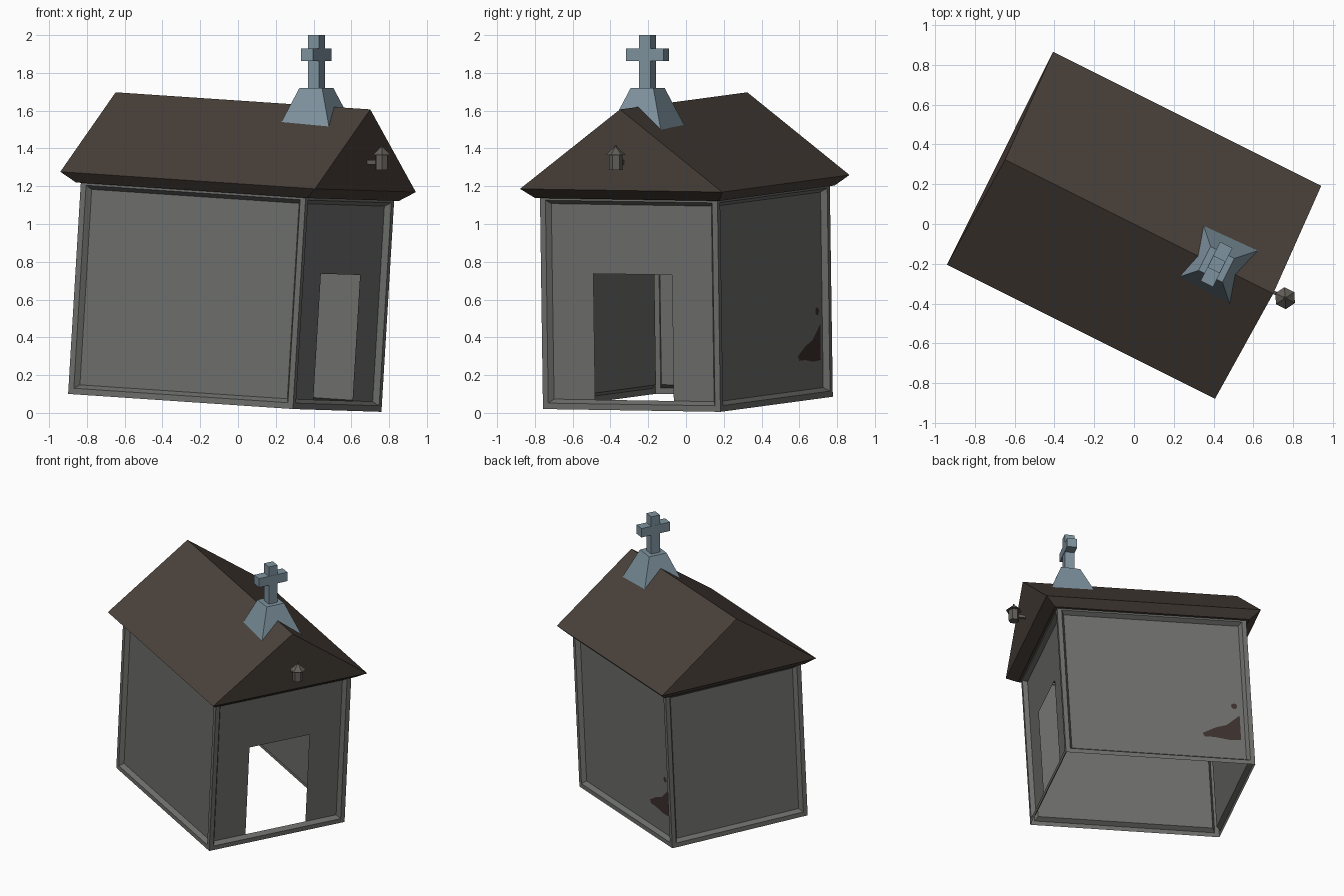
import bpy, bmesh, math
from mathutils import Matrix, Vector

if "Cube" in bpy.data.objects:
    bpy.data.objects.remove(bpy.data.objects["Cube"])

# leaning chapel frame: u along the ridge, v across, w up
u = Vector((1.19, -0.595, -0.08)).normalized()
w = u.cross(Vector((0.47, 0.94, -0.015))).normalized()
v = w.cross(u)
LEAN = Matrix.Translation((-0.07, 0.01, 0.053)) @ Matrix((u, v, w)).transposed().to_4x4()
YAW = math.atan2(u.y, u.x)


def material(name, rgb):
    m = bpy.data.materials.new(name)
    m.diffuse_color = (*rgb, 1)
    m.use_nodes = True
    m.node_tree.nodes["Principled BSDF"].inputs["Base Color"].default_value = m.diffuse_color
    return m


STONE = material("grey stone", (0.155, 0.16, 0.15))
ROOF = material("dark brown roof", (0.068, 0.052, 0.042))
METAL = material("blue grey metal", (0.21, 0.29, 0.345))
LAMP = material("dull iron", (0.12, 0.11, 0.095))
STAIN = material("dark stain", (0.045, 0.03, 0.026))


def finish(name, bm, mat, matrix):
    me = bpy.data.meshes.new(name)
    bm.to_mesh(me)
    bm.free()
    me.materials.append(mat)
    ob = bpy.data.objects.new(name, me)
    ob.matrix_world = matrix
    bpy.context.collection.objects.link(ob)
    return ob


def box(name, mat, matrix, center, size):
    bm = bmesh.new()
    bmesh.ops.create_cube(bm, size=1, matrix=Matrix.Translation(center) @ Matrix.Diagonal((*size, 1)))
    return finish(name, bm, mat, matrix)


def cone(name, mat, matrix, z0, z1, r0, r1, sides):
    bm = bmesh.new()
    bmesh.ops.create_cone(bm, cap_ends=True, segments=sides, radius1=r0, radius2=r1, depth=z1 - z0,
                          matrix=Matrix.Translation((0, 0, (z0 + z1) / 2)) @ Matrix.Rotation(math.pi / sides, 4, 'Z'))
    return finish(name, bm, mat, matrix)


# walls: open shell with framed, recessed panels
H = 1.14
bm = bmesh.new()
bmesh.ops.create_cube(bm, size=1, matrix=Matrix.Translation((0, 0, H / 2)) @ Matrix.Diagonal((1.333, 1.05, H, 1)))
bmesh.ops.delete(bm, geom=[f for f in bm.faces if abs(f.normal.z) > 0.5], context='FACES_ONLY')
panels = bm.faces[:]
bmesh.ops.inset_individual(bm, faces=panels, thickness=0.045, depth=0)
bmesh.ops.inset_individual(bm, faces=panels, thickness=0.028, depth=-0.03)
# doorway cut out of the front panel
for co, no in (((0, -0.23, 0), (0, 1, 0)), ((0, 0.235, 0), (0, 1, 0)), ((0, 0, 0.72), (0, 0, 1))):
    faces = [f for f in bm.faces if f.normal.x > 0.99 and f.calc_center_median().x < 0.65
             and f.calc_center_median().x > 0.6]
    edges = list({e for f in faces for e in f.edges})
    verts = list({q for f in faces for q in f.verts})
    bmesh.ops.bisect_plane(bm, geom=faces + edges + verts, plane_co=co, plane_no=no)
door = []
for f in bm.faces:
    c = f.calc_center_median()
    if 0.6 < c.x < 0.65 and f.normal.x > 0.99 and abs(c.y) < 0.2 and c.z < 0.7:
        door.append(f)
bmesh.ops.delete(bm, geom=door, context='FACES')
finish("walls", bm, STONE, LEAN)

# roof: gabled prism with a tapered underside
bm = bmesh.new()
low, eave = [], []
for sx, sy in ((-1, -1), (1, -1), (1, 1), (-1, 1)):
    low.append(bm.verts.new((sx * 0.685, sy * 0.545, 1.12)))
    eave.append(bm.verts.new((sx * 0.755, sy * 0.598, 1.172)))
r0, r1 = bm.verts.new((-0.755, 0, 1.602)), bm.verts.new((0.755, 0, 1.602))
bm.faces.new(low[::-1])
for i in range(4):
    j = (i + 1) % 4
    bm.faces.new((low[i], low[j], eave[j], eave[i]))
bm.faces.new((eave[0], eave[1], r1, r0))
bm.faces.new((eave[2], eave[3], r0, r1))
bm.faces.new((eave[1], eave[2], r1))
bm.faces.new((eave[3], eave[0], r0))
bmesh.ops.recalc_face_normals(bm, faces=bm.faces[:])
finish("roof", bm, ROOF, LEAN)

# cross on its flared base, standing upright
CROSS = Matrix.Translation((0.415, -0.203, 0)) @ Matrix.Rotation(YAW, 4, 'Z')
cone("cross_base", METAL, CROSS, 1.43, 1.72, 0.182 * math.sqrt(2), 0.067 * math.sqrt(2), 4)
box("cross_post", METAL, CROSS, (0, 0, 1.85), (0.067, 0.067, 0.3))
box("cross_arm", METAL, CROSS, (0, 0, 1.896), (0.07, 0.22, 0.067))

# lantern on the front gable
LANTERN = Matrix.Translation((0.76, -0.373, 0)) @ Matrix.Rotation(YAW, 4, 'Z')
cone("lantern_body", LAMP, LANTERN, 1.285, 1.375, 0.036, 0.036, 6)
cone("lantern_cap", LAMP, LANTERN, 1.365, 1.405, 0.055, 0.01, 6)
cone("lantern_finial", LAMP, LANTERN, 1.40, 1.418, 0.008, 0.004, 6)
box("lantern_bracket", LAMP, LANTERN, (-0.06, 0, 1.327), (0.12, 0.018, 0.022))


# stains on the right-hand side panel
def stain(name, pts):
    bm = bmesh.new()
    f = bm.faces.new([bm.verts.new((x, 0.4975, z)) for x, z in pts])
    f.normal_update()
    if f.normal.y < 0:
        f.normal_flip()
    finish(name, bm, STAIN, LEAN)


stain("stain", ((-0.315, 0.235), (-0.41, 0.285), (-0.49, 0.31), (-0.585, 0.39),
                (-0.585, 0.2), (-0.5, 0.195), (-0.4, 0.21), (-0.33, 0.21)))
stain("stain_spot", [(-0.55 + 0.022 * math.cos(a * math.pi / 4), 0.46 + 0.022 * math.sin(a * math.pi / 4))
                     for a in range(8)])
